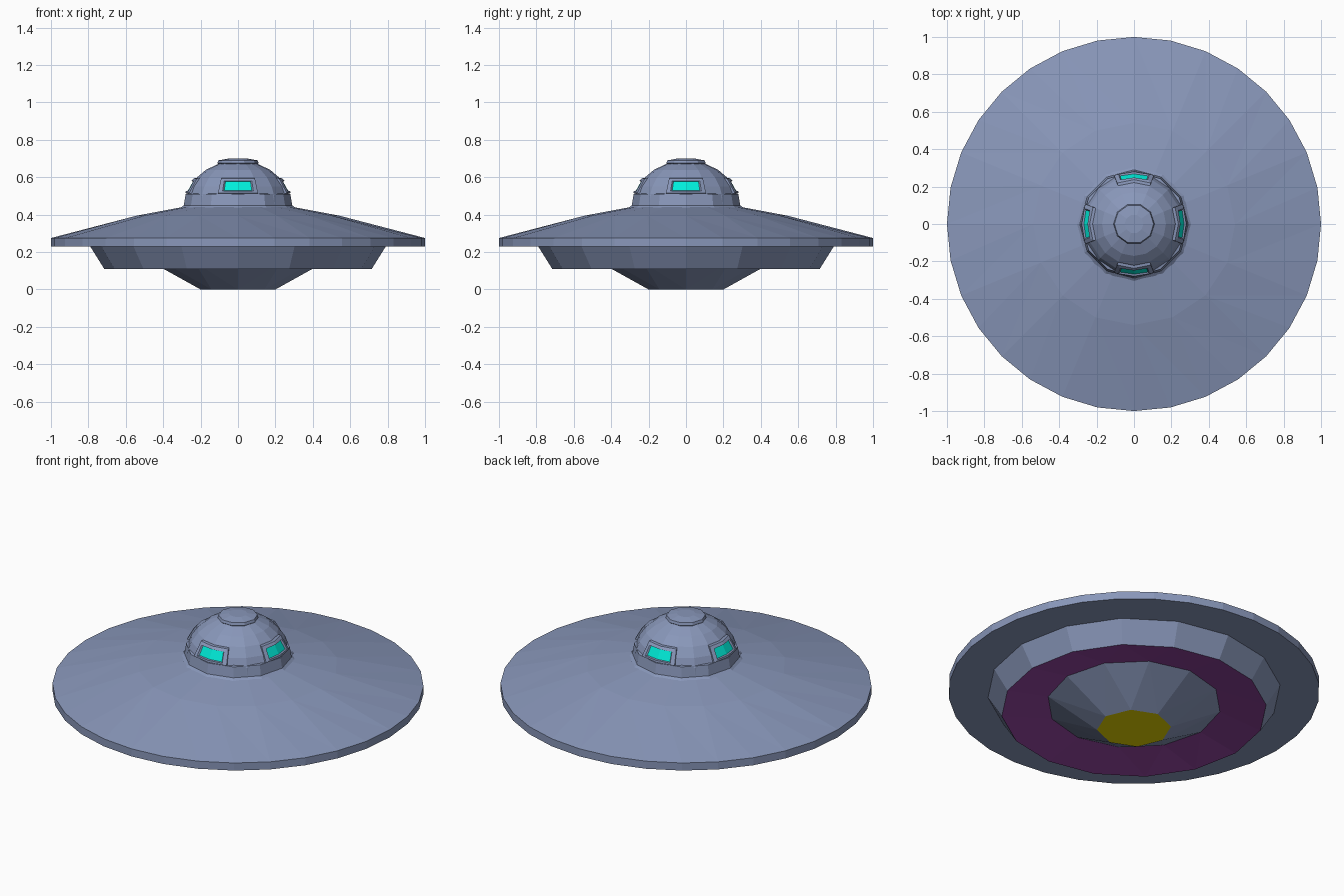
import bpy
from math import sin, cos, pi, sqrt

if "Cube" in bpy.data.objects:
    bpy.data.objects.remove(bpy.data.objects["Cube"])


def material(name, rgb):
    m = bpy.data.materials.new(name)
    m.diffuse_color = (*rgb, 1)
    m.use_nodes = True
    m.node_tree.nodes["Principled BSDF"].inputs["Base Color"].default_value = m.diffuse_color
    return m


HULL = material("hull_blue_grey", (0.25, 0.31, 0.49))
TEAL = material("window_teal", (0.0, 0.85, 0.70))
PURPLE = material("ring_purple", (0.30, 0.06, 0.36))
YELLOW = material("light_yellow", (0.80, 0.68, 0.0))


def add(name, verts, faces, mat):
    me = bpy.data.meshes.new(name)
    me.from_pydata(verts, [], faces)
    me.materials.append(mat)
    ob = bpy.data.objects.new(name, me)
    bpy.context.collection.objects.link(ob)
    return ob


def lathe(name, rings, mat=HULL, bottom=False, top=False):
    """Turned surface; each ring is (radius, z, sides) and side counts may differ."""
    verts, faces, loops = [], [], []
    for r, z, n in rings:
        s = len(verts)
        verts += [(r * cos(2 * pi * k / n), r * sin(2 * pi * k / n), z) for k in range(n)]
        loops.append(list(range(s, s + n)))
    for a, b in zip(loops, loops[1:]):
        na, nb = len(a), len(b)
        i = j = 0
        while i < na or j < nb:
            p, q = a[i % na], b[j % nb]
            if na == nb:
                faces.append((p, a[(i + 1) % na], b[(j + 1) % nb], q))
                i, j = i + 1, j + 1
            elif (i + 1) * nb <= (j + 1) * na:
                faces.append((p, a[(i + 1) % na], q))
                i += 1
            else:
                faces.append((p, b[(j + 1) % nb], q))
                j += 1
    if bottom:
        faces.append(loops[0][::-1])
    if top:
        faces.append(loops[-1])
    return add(name, verts, faces, mat)


# Underside: light, central cone, sloping purple ring, skirt
lathe("belly_light", [(0.20, 0.0, 8)], YELLOW, bottom=True)
lathe("belly_cone", [(0.20, 0.0, 8), (0.47, 0.15, 12)])
lathe("belly_ring", [(0.47, 0.15, 12), (0.715, 0.11, 16)], PURPLE)
lathe("skirt", [(0.715, 0.11, 16), (0.79, 0.23, 16)])

# Saucer: flat lip, rim and low sloping top
lathe("saucer", [(0.79, 0.23, 16), (1.0, 0.23, 32), (1.0, 0.275, 32),
                 (0.54, 0.395, 16), (0.30, 0.44, 16)])

# Dome with collar and hatch
BASE, RX, RZ = 0.45, 0.28, 0.24


def dome_r(z):
    return RX * sqrt(max(0.0, 1 - ((z - BASE) / RZ) ** 2))


lathe("collar", [(0.31, 0.435, 12), (0.29, 0.45, 12), (0.28, 0.51, 12), (0.255, 0.515, 12)])
lathe("dome", [(dome_r(z), z, 16) for z in (0.45, 0.50, 0.55, 0.60, 0.64, 0.675)], top=True)
lathe("hatch", [(0.10, 0.665, 10), (0.11, 0.675, 10), (0.105, 0.69, 10), (0.05, 0.70, 10)], top=True)


# Four windows: raised frame and bent pane
def window(side, angle):
    def loop(half, z0, z1, out):
        pts = []
        for t, z in [(-1, z0), (0, z0), (1, z0), (1, z1), (0, z1), (-1, z1)]:
            a = angle + t * half
            r = dome_r(z) + out
            pts.append((r * cos(a), r * sin(a), z))
        return pts

    verts = (loop(0.40, 0.512, 0.597, -0.01) + loop(0.39, 0.515, 0.594, 0.013)
             + loop(0.30, 0.526, 0.580, 0.013) + loop(0.28, 0.528, 0.577, 0.003))
    faces = [(s + k, s + (k + 1) % 6, s + 6 + (k + 1) % 6, s + 6 + k)
             for s in (0, 6, 12) for k in range(6)]
    add(side + "_window_frame", verts, faces, HULL)
    add(side + "_window_pane", verts[18:], [(0, 1, 4, 5), (1, 2, 3, 4)], TEAL)


for k, side in enumerate(("right", "back", "left", "front")):
    window(side, k * pi / 2)
